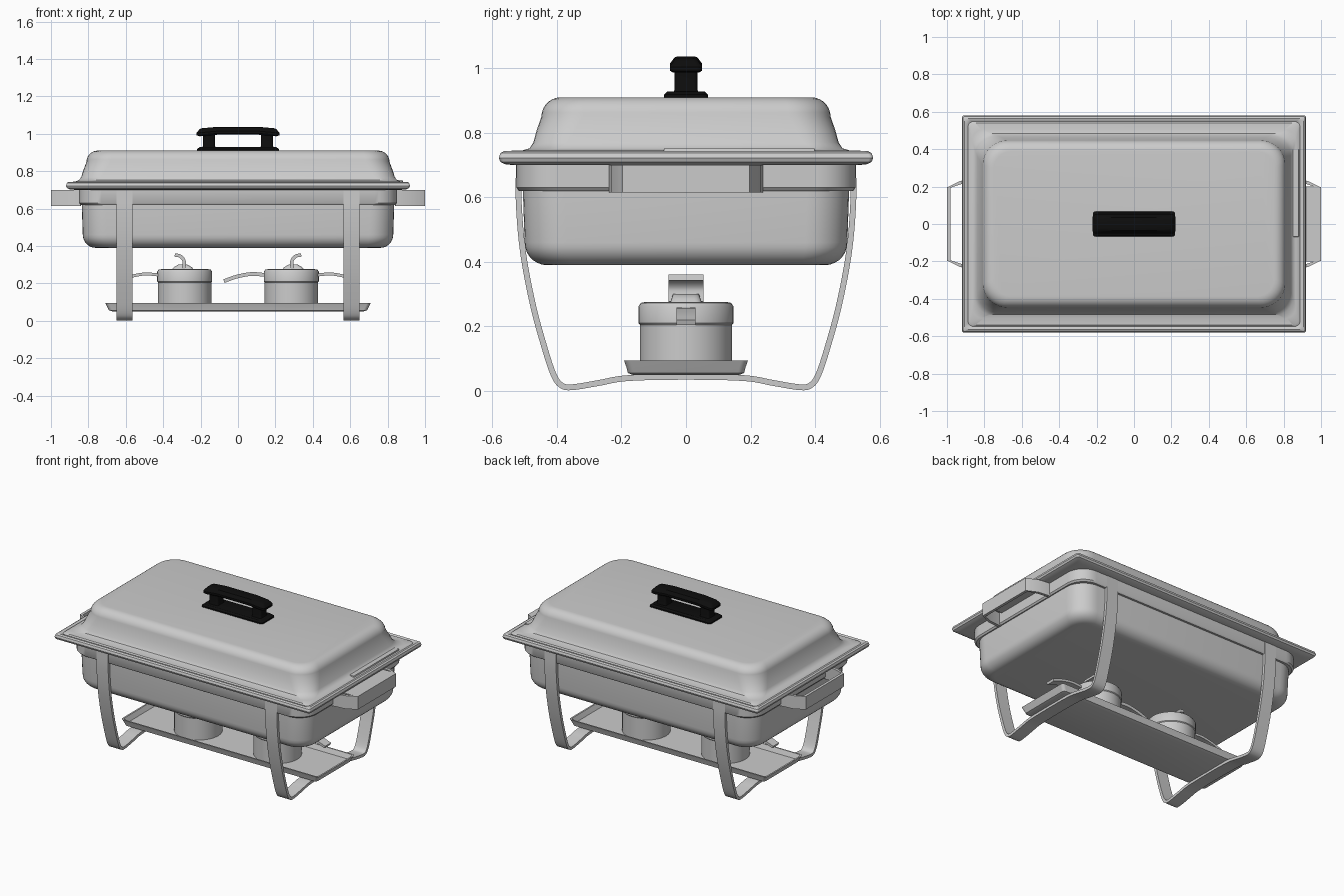
import bpy, bmesh
from math import sin, cos, pi, radians
from mathutils import Vector

cube = bpy.data.objects.get("Cube")
if cube:
    bpy.data.objects.remove(cube, do_unlink=True)


def material(name, rgb):
    m = bpy.data.materials.new(name)
    m.use_nodes = True
    m.diffuse_color = (*rgb, 1)
    m.node_tree.nodes["Principled BSDF"].inputs["Base Color"].default_value = (*rgb, 1)
    return m


STEEL = material("brushed steel", (0.6, 0.6, 0.6))
BLACK = material("black plastic", (0.004, 0.004, 0.004))


def finish(name, bm, mat, angle=35):
    bmesh.ops.recalc_face_normals(bm, faces=bm.faces)
    mesh = bpy.data.meshes.new(name)
    bm.to_mesh(mesh)
    bm.free()
    mesh.materials.append(mat)
    ob = bpy.data.objects.new(name, mesh)
    bpy.context.collection.objects.link(ob)
    bpy.ops.object.select_all(action='DESELECT')
    ob.select_set(True)
    bpy.context.view_layer.objects.active = ob
    bpy.ops.object.shade_smooth_by_angle(angle=radians(angle))
    return ob


def skin(bm, rings, closed=False):
    """Bridge equal rings of vertices; cap the ends unless closed."""
    n = len(rings[0])
    pairs = list(zip(rings, rings[1:])) + ([(rings[-1], rings[0])] if closed else [])
    for a, b in pairs:
        for i in range(n):
            j = (i + 1) % n
            bm.faces.new((a[i], a[j], b[j], b[i]))
    if not closed:
        bm.faces.new(rings[0])
        bm.faces.new(rings[-1])


def loft(name, profile, mat=STEEL, center=(0, 0), closed=False, steps=8):
    """Stack rounded rectangles given as (half x, half y, corner radius, z)."""
    bm = bmesh.new()
    rings = []
    for hx, hy, r, z in profile:
        ring = []
        for q, (sx, sy) in enumerate(((1, 1), (-1, 1), (-1, -1), (1, -1))):
            for k in range(steps + 1):
                a = (q + k / steps) * pi / 2
                ring.append(bm.verts.new((center[0] + sx * (hx - r) + r * cos(a),
                                          center[1] + sy * (hy - r) + r * sin(a), z)))
        rings.append(ring)
    skin(bm, rings, closed)
    return finish(name, bm, mat)


def rounded_edge(hx, hy, r, z, inset, drop, steps=7):
    """Rings that roll a wall of size hx, hy over to a level z (drop < 0 for a base)."""
    out = []
    for k in range(steps + 1):
        a = k / steps * pi / 2
        d = inset * (1 - cos(a))
        out.append((hx - d, hy - d, r - d * 0.6, z - drop * (1 - sin(a))))
    return out


def smooth_path(pts, steps=6):
    p = [Vector(q) for q in pts]
    p = [2 * p[0] - p[1]] + p + [2 * p[-1] - p[-2]]
    out = []
    for a, b, c, d in zip(p, p[1:], p[2:], p[3:]):
        for k in range(steps):
            t = k / steps
            out.append(0.5 * (2 * b + (c - a) * t + (2 * a - 5 * b + 4 * c - d) * t * t
                              + (3 * b - a - 3 * c + d) * t ** 3))
    return out + [p[-2]]


def ribbon(name, path, thick, lo, hi, axes, mat=STEEL):
    """Flat strip along a 2D path; axes gives path u, path v and width directions."""
    bm = bmesh.new()
    path = [Vector(p) for p in path]
    rings = []
    for i, p in enumerate(path):
        t = path[min(i + 1, len(path) - 1)] - path[max(i - 1, 0)]
        n = Vector((-t.y, t.x)).normalized() * thick / 2
        ring = []
        for q, w in ((p + n, lo), (p + n, hi), (p - n, hi), (p - n, lo)):
            co = Vector((0, 0, 0))
            for axis, val in zip(axes, (q.x, q.y, w)):
                co["xyz".index(axis)] = val
            ring.append(bm.verts.new(co))
        rings.append(ring)
    skin(bm, rings)
    return finish(name, bm, mat)


def lathe(name, profile, center, mat=STEEL, sides=40):
    bm = bmesh.new()
    rings = [[bm.verts.new((center[0] + r * cos(2 * pi * k / sides),
                            center[1] + r * sin(2 * pi * k / sides), z))
              for k in range(sides)] for r, z in profile]
    skin(bm, rings)
    return finish(name, bm, mat)


# Food pan with rolled base edge
loft("pan", list(reversed(rounded_edge(0.83, 0.5, 0.13, 0.39, 0.07, -0.07)))
     + [(0.835, 0.505, 0.13, 0.61), (0.835, 0.505, 0.13, 0.71)])

# Frame band around the pan
loft("frame_band", [(0.83, 0.5, 0.12, 0.62), (0.842, 0.518, 0.12, 0.62),
                    (0.85, 0.525, 0.12, 0.63), (0.85, 0.525, 0.12, 0.705),
                    (0.83, 0.5, 0.12, 0.705)], closed=True)

# Wide square-cornered flange with a raised border
loft("flange", [(0.82, 0.49, 0.1, 0.70), (0.87, 0.535, 0.03, 0.70),
                (0.90, 0.562, 0.02, 0.703), (0.915, 0.575, 0.012, 0.71),
                (0.92, 0.58, 0.012, 0.722), (0.915, 0.575, 0.012, 0.737),
                (0.905, 0.565, 0.015, 0.743), (0.89, 0.55, 0.02, 0.74),
                (0.88, 0.54, 0.02, 0.73), (0.82, 0.49, 0.1, 0.73)], closed=True)

# Domed lid with flared foot
loft("lid", [(0.885, 0.545, 0.03, 0.728), (0.888, 0.548, 0.03, 0.738),
             (0.88, 0.54, 0.035, 0.745), (0.865, 0.505, 0.06, 0.746),
             (0.85, 0.485, 0.09, 0.752), (0.838, 0.473, 0.11, 0.77),
             (0.825, 0.462, 0.12, 0.81)]
     + rounded_edge(0.81, 0.448, 0.13, 0.91, 0.06, 0.06))

# Small raised ledge on the lid foot at one end
loft("lid_ledge", [(0.02, 0.235, 0.004, 0.742), (0.018, 0.233, 0.004, 0.752)],
     center=(0.862, 0.165), steps=2)

# Lid handle: base plate, posts and arched grip
loft("handle_base", [(0.22, 0.068, 0.015, 0.908), (0.22, 0.068, 0.015, 0.918),
                     (0.205, 0.058, 0.015, 0.928)], BLACK)
for side, s in (("left", 1), ("right", -1)):
    loft(f"handle_post_{side}", [(0.038, 0.04, 0.012, 0.92), (0.032, 0.035, 0.012, 0.935),
                                 (0.032, 0.035, 0.012, 1.01)], BLACK, (s * 0.155, 0))
grip = loft("handle_grip", [(0.205, 0.042, 0.015, 0.995), (0.222, 0.05, 0.015, 1.002),
                            (0.222, 0.05, 0.015, 1.014), (0.205, 0.035, 0.015, 1.034),
                            (0.195, 0.025, 0.012, 1.037)], BLACK)
bm = bmesh.new()
bm.from_mesh(grip.data)
bmesh.ops.bisect_plane(bm, geom=bm.verts[:] + bm.edges[:] + bm.faces[:],
                       plane_co=(0.11, 0, 0), plane_no=(1, 0, 0))
bmesh.ops.bisect_plane(bm, geom=bm.verts[:] + bm.edges[:] + bm.faces[:],
                       plane_co=(-0.11, 0, 0), plane_no=(1, 0, 0))
for v in bm.verts:
    v.co.z -= 0.01 * max(0, abs(v.co.x) - 0.11) / 0.11
bm.to_mesh(grip.data)
bm.free()

# Legs: each strap runs down, under the tray and up the other side
half = [(-0.518, 0.70), (-0.518, 0.58), (-0.505, 0.43), (-0.475, 0.27), (-0.44, 0.14),
        (-0.41, 0.05), (-0.385, 0.017), (-0.35, 0.012), (-0.27, 0.025), (-0.18, 0.04)]
leg = smooth_path(half + [(0, 0.044)] + [(-y, z) for y, z in reversed(half)])
for side, s in (("left", 1), ("right", -1)):
    x = s * 0.607
    ribbon(f"leg_strap_{side}", leg, 0.018, x - 0.042, x + 0.042, "yzx")

# End carrying handles: bent strips, one closed on top
for side, s in (("left", 1), ("right", -1)):
    loop = [(s * 0.84, 0.23), (s * 0.925, 0.222), (s * 0.99, 0.195),
            (s * 0.99, -0.195), (s * 0.925, -0.222), (s * 0.84, -0.23)]
    ribbon(f"end_handle_{side}", loop, 0.018, 0.615, 0.70, "xyz")
ribbon("end_handle_cover", [(0.84, 0.696), (0.99, 0.696)], 0.008, -0.2, 0.2, "xzy")

# Burner tray with a raised lip
loft("tray", [(0.67, 0.165, 0.015, 0.05), (0.69, 0.18, 0.02, 0.056), (0.70, 0.185, 0.02, 0.075),
              (0.71, 0.192, 0.02, 0.095), (0.70, 0.184, 0.02, 0.095),
              (0.685, 0.172, 0.02, 0.065)])

# Burners, each with a curled lid tab and a long arm
tab = smooth_path([(0.338, 0.352), (0.308, 0.345), (0.288, 0.318), (0.292, 0.276)])
arm = smooth_path([(0.42, 0.245), (0.50, 0.25), (0.58, 0.235), (0.645, 0.212)])
for side, s in (("left", 1), ("right", -1)):
    c = (s * 0.285, 0)
    lathe(f"burner_{side}", [(0.143, 0.06), (0.143, 0.205), (0.147, 0.21), (0.147, 0.262),
                             (0.14, 0.273), (0.125, 0.276)], c)
    loft(f"burner_tab_base_{side}", [(0.06, 0.05, 0.02, 0.27), (0.05, 0.045, 0.02, 0.285),
                                     (0.025, 0.04, 0.02, 0.3)], center=(s * 0.295, 0), steps=4)
    ribbon(f"burner_tab_{side}", [(s * x, z) for x, z in tab], 0.018, -0.054, 0.054, "xzy")
    ribbon(f"burner_arm_{side}", [(s * x, z) for x, z in arm], 0.016, -0.03, 0.03, "xzy")
ribbon("burner_inner_arm", [(0.57 - x, z) for x, z in arm], 0.02, -0.03, 0.03, "xzy")
